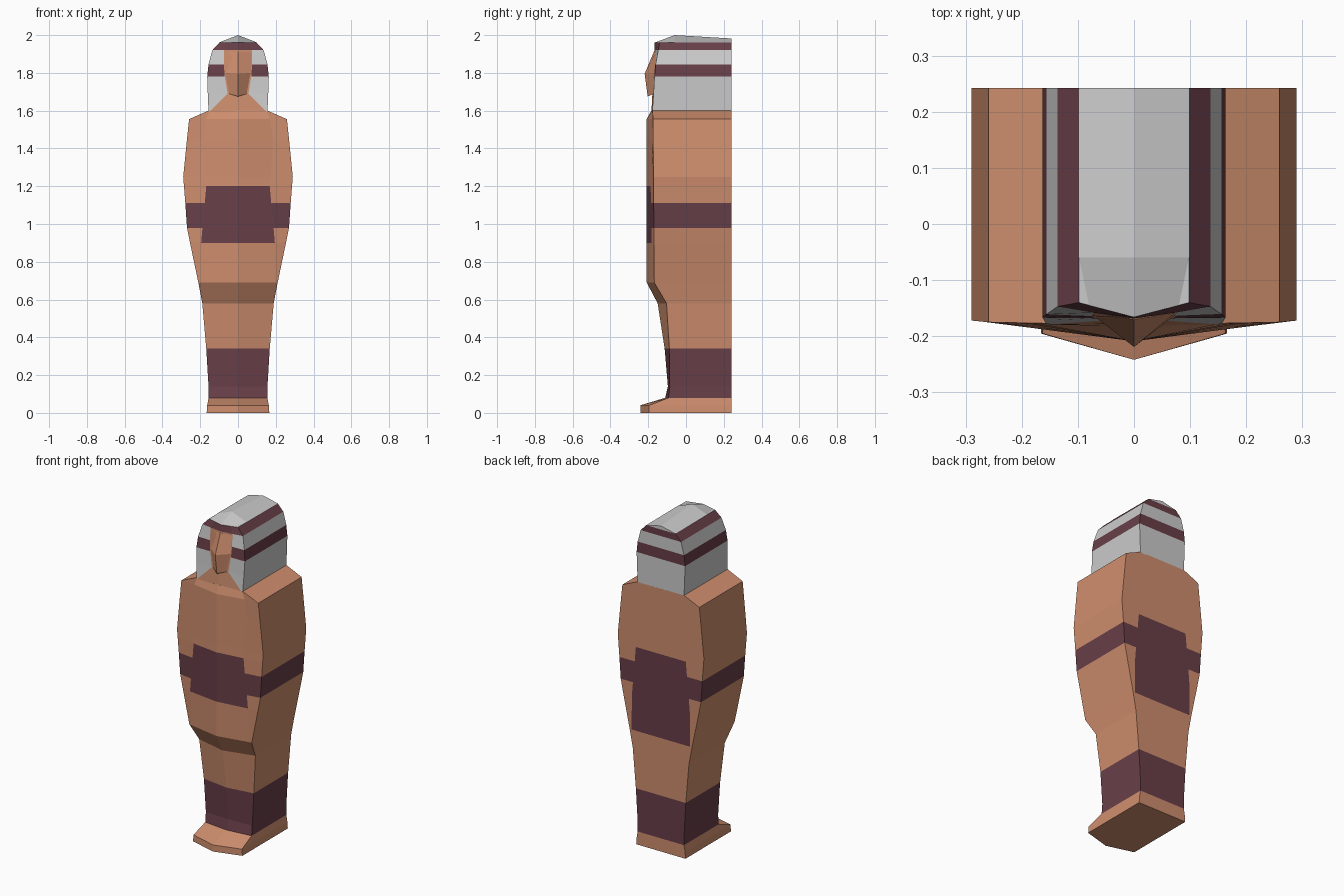
import bpy, bmesh

if "Cube" in bpy.data.objects:
    bpy.data.objects.remove(bpy.data.objects["Cube"])

BACK = 0.242


def material(name, rgb):
    m = bpy.data.materials.new(name)
    m.diffuse_color = (*rgb, 1)
    m.use_nodes = True
    m.node_tree.nodes["Principled BSDF"].inputs["Base Color"].default_value = m.diffuse_color
    return m


GREY = material("grey", (0.8, 0.8, 0.8))
BROWN = material("brown", (0.62, 0.27, 0.155))
DARK = material("dark", (0.14, 0.05, 0.065))
MATS = [GREY, BROWN, DARK]


def loft(name, rows, colour):
    """Rows are (z, outer x, outer y, inner x, inner y, centre y); mirrored in x.
    colour(column, z) gets column 0 = centre front ... 4 = centre back."""
    bm = bmesh.new()
    rings = []
    for z, w, yo, xi, yi, yc in rows:
        half = [(0, yc), (xi, yi), (w, yo), (w, BACK), (xi, BACK)]
        full = half + [(-x, y) for x, y in reversed(half[1:])]
        rings.append([bm.verts.new((x, y, z)) for x, y in full])
    n = len(rings[0])
    for k, (a, b) in enumerate(zip(rings, rings[1:])):
        z = (rows[k][0] + rows[k + 1][0]) / 2
        for c in range(n):
            d = (c + 1) % n
            f = bm.faces.new((a[c], a[d], b[d], b[c]))
            f.material_index = colour(min(c, n - 1 - c), z)
    for ring in (rings[0][::-1], rings[-1]):
        f = bm.faces.new(ring)
        f.material_index = colour(2, ring[0].co.z)
    return finish(name, bm)


def finish(name, bm):
    bmesh.ops.recalc_face_normals(bm, faces=bm.faces)
    me = bpy.data.meshes.new(name)
    bm.to_mesh(me)
    bm.free()
    for m in MATS:
        me.materials.append(m)
    ob = bpy.data.objects.new(name, me)
    bpy.context.collection.objects.link(ob)
    return ob


# Case body: feet, legs, torso with arms, shoulders
def body_colour(col, z):
    belts = {0: (0.90, 1.20), 4: (0.69, 1.20)}
    lo, hi = belts.get(col, (0.98, 1.11))
    return 2 if 0.08 < z < 0.34 or lo < z < hi else 1


loft("case_body", [
    (0.00, 0.166, -0.195, 0.160, -0.197, -0.242),
    (0.04, 0.163, -0.195, 0.157, -0.197, -0.242),
    (0.08, 0.156, -0.092, 0.150, -0.093, -0.110),
    (0.14, 0.156, -0.086, 0.150, -0.087, -0.096),
    (0.34, 0.168, -0.088, 0.160, -0.089, -0.113),
    (0.58, 0.189, -0.103, 0.180, -0.105, -0.150),
    (0.69, 0.210, -0.168, 0.197, -0.170, -0.208),
    (0.90, 0.254, -0.169, 0.195, -0.183, -0.209),
    (0.98, 0.270, -0.170, 0.188, -0.184, -0.209),
    (1.11, 0.279, -0.171, 0.176, -0.186, -0.209),
    (1.20, 0.286, -0.172, 0.168, -0.187, -0.209),
    (1.25, 0.290, -0.172, 0.172, -0.184, -0.209),
    (1.45, 0.270, -0.174, 0.185, -0.178, -0.209),
    (1.555, 0.259, -0.175, 0.170, -0.178, -0.209),
    (1.60, 0.157, -0.177, 0.150, -0.178, -0.183),
], body_colour)


# Striped hood; its centre front below the brow is bare skin
def hood_colour(col, z):
    if col == 0 and z < 1.915:
        return 1
    return 2 if 1.78 < z < 1.845 or 1.92 < z < 1.96 else 0


loft("striped_hood", [
    (1.595, 0.156, -0.178, 0.150, -0.179, -0.183),
    (1.69, 0.160, -0.172, 0.055, -0.172, -0.178),
    (1.78, 0.163, -0.167, 0.070, -0.168, -0.172),
    (1.845, 0.156, -0.161, 0.075, -0.164, -0.170),
    (1.92, 0.136, -0.147, 0.073, -0.158, -0.168),
    (1.96, 0.098, -0.140, 0.060, -0.150, -0.166),
], hood_colour)

# Hood crown: low ridge sloping to the front
bm = bmesh.new()
ridge = [bm.verts.new(p) for p in
         ((0, -0.166, 1.96), (0, -0.06, 2.0), (0, BACK, 1.982))]
for s in (1, -1):
    brow = bm.verts.new((s * 0.08, -0.145, 1.96))
    mid = bm.verts.new((s * 0.098, -0.06, 1.962))
    rear = bm.verts.new((s * 0.098, BACK, 1.96))
    bm.faces.new((ridge[0], brow, mid, ridge[1]))
    bm.faces.new((ridge[1], mid, rear, ridge[2]))
bm.faces.new([v for v in bm.verts if abs(v.co.y - BACK) < 1e-4])
finish("hood_crown", bm)

# Face: pointed wedge with an overhanging chin
bm = bmesh.new()
rings = []
for z, x, y, yc, zc in ((1.69, 0.050, -0.170, -0.203, 1.675),
                        (1.80, 0.070, -0.165, -0.219, 1.795),
                        (1.91, 0.074, -0.158, -0.170, 1.912)):
    rings.append([bm.verts.new(p) for p in
                  ((-x, y, z), (0, yc, zc), (x, y, z), (0, -0.15, z))])
for a, b in zip(rings, rings[1:]):
    for c in range(4):
        d = (c + 1) % 4
        bm.faces.new((a[c], a[d], b[d], b[c]))
bm.faces.new(rings[0])
bm.faces.new(rings[-1])
for f in bm.faces:
    f.material_index = 1
finish("face", bm)
